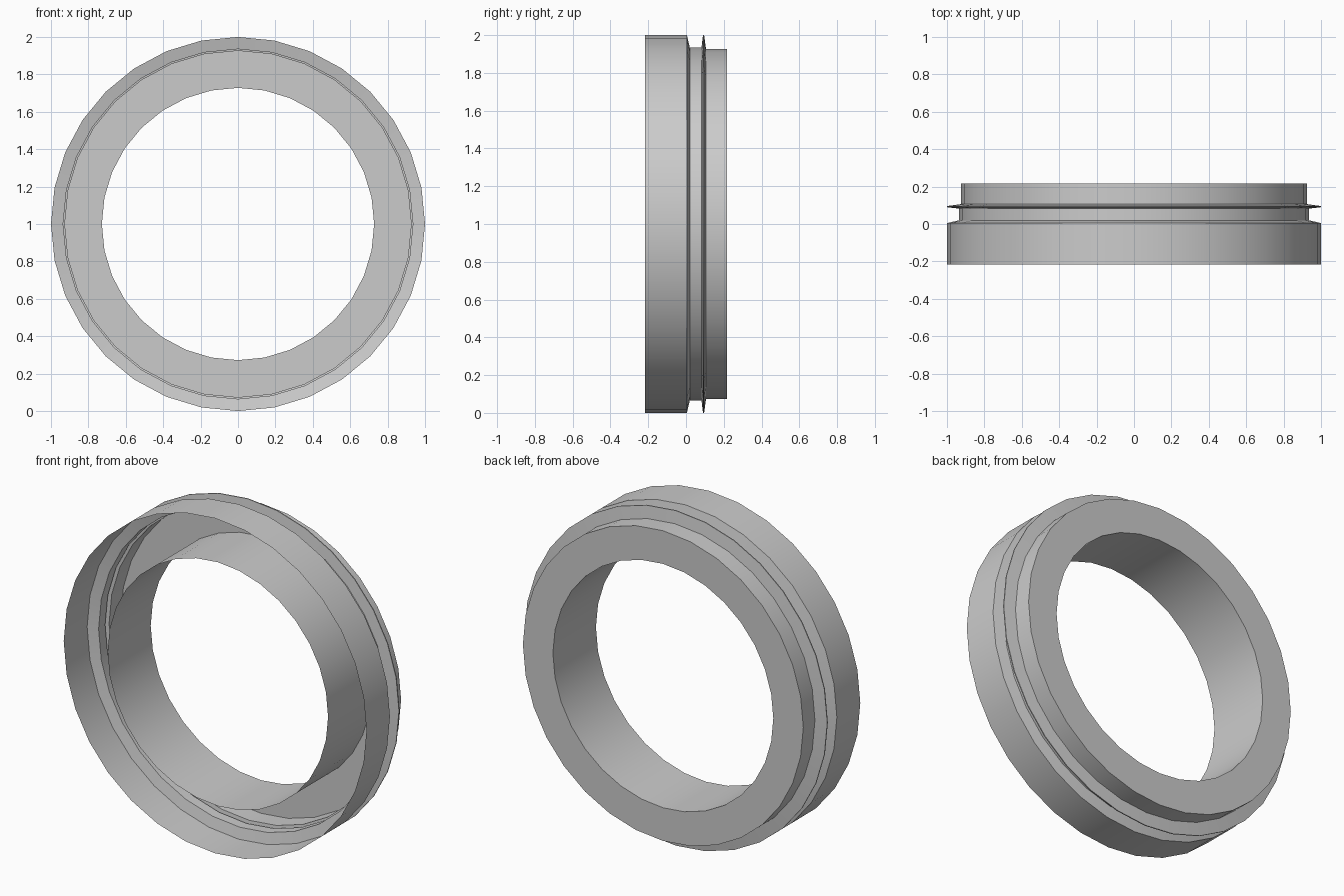
import bpy, bmesh, math

if "Cube" in bpy.data.objects:
    bpy.data.objects.remove(bpy.data.objects["Cube"])

SIDES = 32


def lathe_y(name, profile, centre_z=1.0):
    """Spin an open (y, radius) profile round the y axis as a thin shell."""
    bm = bmesh.new()
    rings = []
    for y, r in profile:
        rings.append([bm.verts.new((r * math.sin(2 * math.pi * i / SIDES), y,
                                    centre_z + r * math.cos(2 * math.pi * i / SIDES)))
                      for i in range(SIDES)])
    for a, b in zip(rings, rings[1:]):
        for i in range(SIDES):
            j = (i + 1) % SIDES
            bm.faces.new((a[i], a[j], b[j], b[i]))
    bmesh.ops.reverse_faces(bm, faces=[f for f in bm.faces
                                       if f.normal.y < -0.99])
    mesh = bpy.data.meshes.new(name)
    bm.to_mesh(mesh)
    bm.free()
    ob = bpy.data.objects.new(name, mesh)
    bpy.context.collection.objects.link(ob)
    bpy.context.view_layer.objects.active = ob
    ob.select_set(True)
    bpy.ops.object.shade_smooth_by_angle(angle=math.radians(30))
    ob.select_set(False)
    return ob


# Outer skirt, groove, thin flange, back collar, back face and inner sleeve
lathe_y("ring_shell", [
    (-0.216, 1.0), (0.005, 1.0),        # skirt, open at the front
    (0.02, 0.935), (0.082, 0.935),      # groove
    (0.09, 1.0), (0.096, 1.0),          # flange
    (0.106, 0.926), (0.216, 0.926),     # collar
    (0.216, 0.728), (-0.19, 0.728),     # back face and sleeve
])
